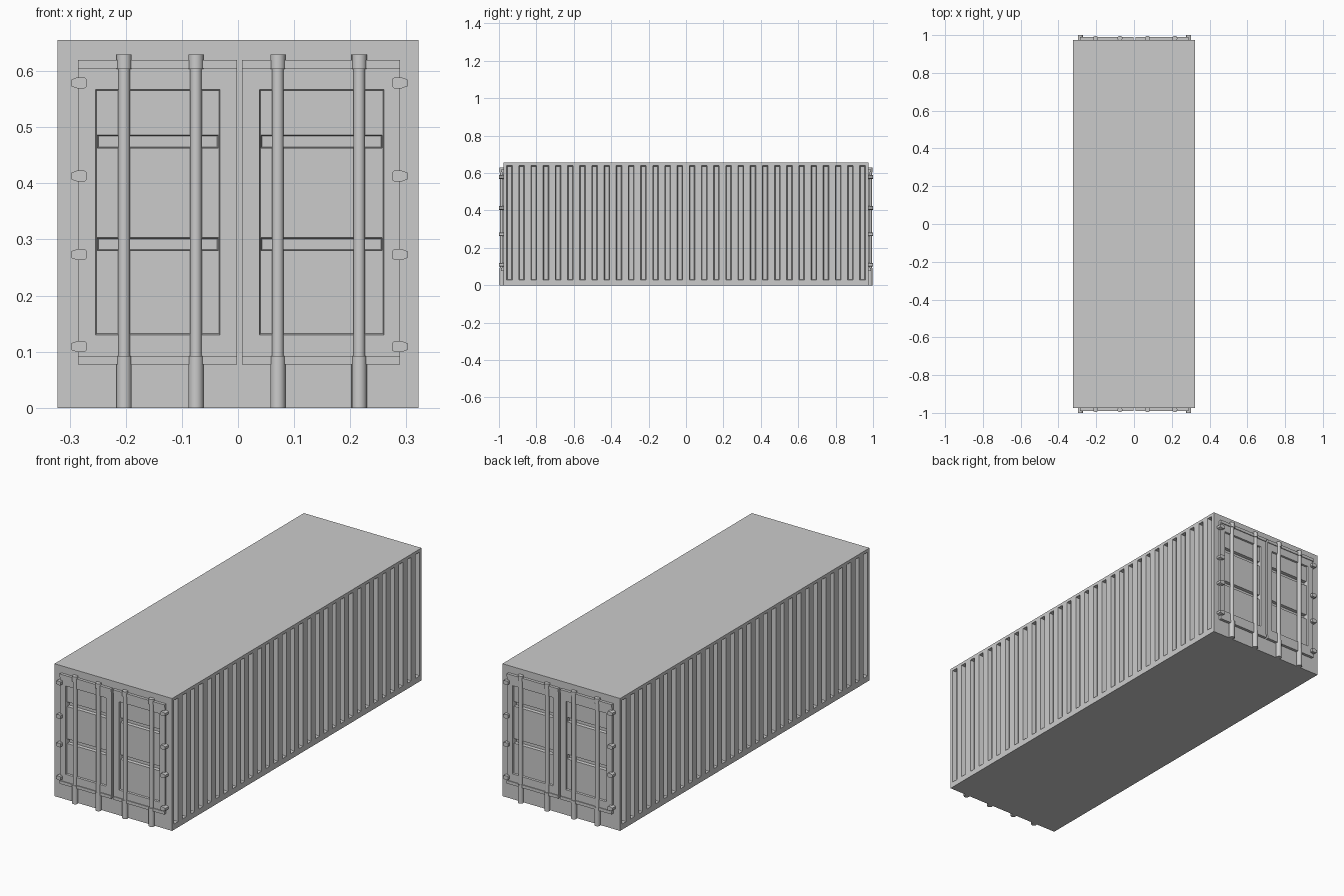
import bpy, bmesh
from mathutils import Matrix, Vector

cube = bpy.data.objects.get("Cube")
if cube:
    bpy.data.objects.remove(cube, do_unlink=True)

grey = bpy.data.materials.new("steel_grey")
grey.use_nodes = True
colour = (0.6, 0.6, 0.6, 1)
grey.diffuse_color = colour
grey.node_tree.nodes["Principled BSDF"].inputs["Base Color"].default_value = colour


def add_box(bm, lo, hi):
    lo, hi = Vector(lo), Vector(hi)
    size = Matrix.Diagonal((*(hi - lo), 1))
    bmesh.ops.create_cube(bm, size=1, matrix=Matrix.Translation((lo + hi) / 2) @ size)


def finish(name, bm, mirror=True, smooth=False):
    bmesh.ops.recalc_face_normals(bm, faces=bm.faces)
    mesh = bpy.data.meshes.new(name)
    bm.to_mesh(mesh)
    bm.free()
    mesh.materials.append(grey)
    obj = bpy.data.objects.new(name, mesh)
    bpy.context.collection.objects.link(obj)
    if smooth:
        bpy.ops.object.select_all(action='DESELECT')
        obj.select_set(True)
        bpy.context.view_layer.objects.active = obj
        bpy.ops.object.shade_smooth_by_angle(angle=0.7)
    if mirror:
        mod = obj.modifiers.new("both_ends", 'MIRROR')
        mod.use_axis = (False, True, False)
        mod.use_mirror_merge = False
    return obj


def recess(bm, axis, level, rects, rim, depth):
    """Sink rectangles (u0, u1, z0, z1) into the flat faces lying at one level."""
    u = 1 - axis

    def flat_faces():
        return [f for f in bm.faces
                if all(abs(v.co[axis] - level) < 1e-4 for v in f.verts)]

    cuts = {(2, z) for r in rects for z in r[2:]} | {(u, c) for r in rects for c in r[:2]}
    for cut_axis, value in sorted(cuts, reverse=True):
        faces = flat_faces()
        geom = set(faces)
        for f in faces:
            geom.update(f.edges)
            geom.update(f.verts)
        co, no = Vector(), Vector()
        co[cut_axis], no[cut_axis] = value, 1
        bmesh.ops.bisect_plane(bm, geom=list(geom), plane_co=co, plane_no=no, dist=1e-5)
    bm.normal_update()
    sunk = []
    for f in flat_faces():
        c = f.calc_center_median()
        if any(r[0] < c[u] < r[1] and r[2] < c.z < r[3] for r in rects):
            sunk.append(f)
    bmesh.ops.inset_region(bm, faces=sunk, thickness=rim, depth=-depth,
                           use_even_offset=True, use_boundary=True)


HALF_W, HALF_L, HEIGHT = 0.322, 0.975, 0.655
# Each door: outer x range, recessed panel x range
DOORS = {"right_door": ((-0.285, -0.002), (-0.254, -0.032)),
         "left_door": ((0.007, 0.289), (0.038, 0.26))}
PANEL_Z = (0.13, 0.567)
SLOTS_Z = ((0.28, 0.303), (0.463, 0.486))

# Container body: corrugated long sides, pockets behind the door panels
bm = bmesh.new()
add_box(bm, (-HALF_W, -HALF_L, 0), (HALF_W, HALF_L, HEIGHT))
count, pitch = 30, 0.0651
grooves = []
for i in range(count):
    y = (i - (count - 1) / 2) * pitch
    grooves.append((y - 0.015, y + 0.015, 0.028, 0.64))
pockets = [(*inner, *PANEL_Z) for _, inner in DOORS.values()]
for side in (-1, 1):
    recess(bm, 0, side * HALF_W, grooves, 0.004, 0.02)
    recess(bm, 1, side * HALF_L, pockets, 0.0005, 0.035)
finish("container_body", bm, mirror=False)

# Doors with a recessed panel, two deeper slots and lips along top and bottom
FACE = -0.985
for name, (outer, inner) in DOORS.items():
    bm = bmesh.new()
    add_box(bm, (outer[0], FACE, 0.077), (outer[1], -0.945, 0.62))
    recess(bm, 1, FACE, [(*inner, *PANEL_Z)], 0.002, 0.008)
    slots = [(inner[0] + 0.003, inner[1] - 0.003, *z) for z in SLOTS_Z]
    recess(bm, 1, FACE + 0.008, slots, 0.002, 0.015)
    finish(name, bm)

    bm = bmesh.new()
    for z in (0.077, 0.605):
        add_box(bm, (outer[0], FACE - 0.004, z), (outer[1], FACE + 0.005, z + 0.015))
    finish(name + "_lips", bm)

# Locking bars with thicker sleeves at both ends
bm = bmesh.new()
for x in (-0.203, -0.075, 0.071, 0.216):
    for z0, z1, radius in ((0.05, 0.62, 0.0105), (0, 0.092, 0.0135), (0.604, 0.63, 0.0135)):
        bmesh.ops.create_cone(bm, cap_ends=True, segments=16, radius1=radius, radius2=radius,
                              depth=z1 - z0, matrix=Matrix.Translation((x, -0.983, (z0 + z1) / 2)))
finish("locking_bars", bm, smooth=True)

# Hinges: small blocks tapering towards the outer edge
bm = bmesh.new()
for x, out in ((-0.27, -1), (0.275, 1)):
    for z in (0.109, 0.273, 0.413, 0.579):
        outline = ((0, -0.007), (0.004, -0.01), (0.016, -0.01), (0.027, -0.006),
                   (0.027, 0.006), (0.016, 0.01), (0.004, 0.01), (0, 0.007))
        face = bm.faces.new([bm.verts.new((x + out * a, -1, z + b)) for a, b in outline])
        ext = bmesh.ops.extrude_face_region(bm, geom=[face], use_keep_orig=True)
        back = [v for v in ext["geom"] if isinstance(v, bmesh.types.BMVert)]
        bmesh.ops.translate(bm, verts=back, vec=(0, 0.03, 0))
finish("door_hinges", bm)
